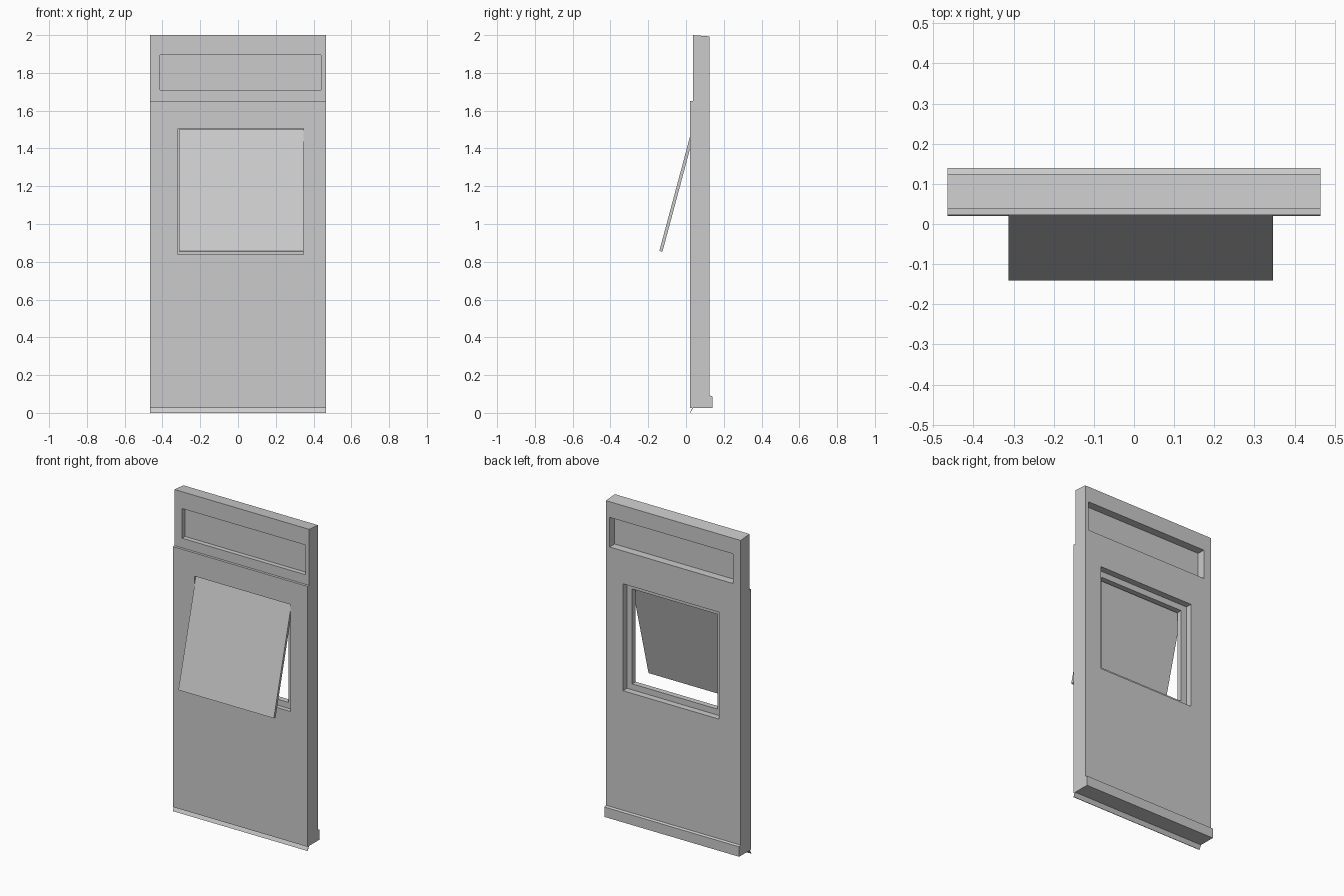
import bpy
import bmesh
import math
from mathutils import Matrix

if "Cube" in bpy.data.objects:
    bpy.data.objects.remove(bpy.data.objects["Cube"], do_unlink=True)

grey = bpy.data.materials.new("plain_grey")
grey.use_nodes = True
grey.diffuse_color = (0.6, 0.6, 0.6, 1)
grey.node_tree.nodes["Principled BSDF"].inputs["Base Color"].default_value = (0.6, 0.6, 0.6, 1)

HALF_WIDTH = 0.465


def finish(name, bm):
    bmesh.ops.recalc_face_normals(bm, faces=bm.faces)
    mesh = bpy.data.meshes.new(name)
    bm.to_mesh(mesh)
    bm.free()
    mesh.materials.append(grey)
    obj = bpy.data.objects.new(name, mesh)
    bpy.context.collection.objects.link(obj)
    return obj


def extrude_profile(name, points):
    """Sweep a (y, z) outline across the full width."""
    bm = bmesh.new()
    face = bm.faces.new([bm.verts.new((-HALF_WIDTH, y, z)) for y, z in points])
    new = bmesh.ops.extrude_face_region(bm, geom=[face])["geom"]
    bmesh.ops.translate(bm, vec=(2 * HALF_WIDTH, 0, 0),
                        verts=[v for v in new if isinstance(v, bmesh.types.BMVert)])
    return finish(name, bm)


def box(name, xs, ys, zs):
    bm = bmesh.new()
    bmesh.ops.create_cube(bm, size=1)
    for v in bm.verts:
        v.co = [r[0] if c < 0 else r[1] for c, r in zip(v.co, (xs, ys, zs))]
    return finish(name, bm)


def cut(target, name, xs, ys, zs):
    cutter = box(name, xs, ys, zs)
    cutter.hide_render = True
    cutter.hide_viewport = True
    cutter.display_type = 'WIRE'
    mod = target.modifiers.new(name, 'BOOLEAN')
    mod.operation = 'DIFFERENCE'
    mod.solver = 'EXACT'
    mod.object = cutter


# Wall panel with front ledge and rear skirting
wall = extrude_profile("wall_panel", [
    (0.022, 0.025), (0.14, 0.025), (0.14, 0.087), (0.125, 0.092),
    (0.125, 1.993), (0.038, 2.0), (0.038, 1.65), (0.022, 1.65)])

# Blind upper light: recessed from both faces, with a thin pane left between
for side, depth in (("front", (-0.2, 0.067)), ("back", (0.075, 0.3))):
    cut(wall, side + "_upper_recess_cutter", (-0.412, 0.44), depth, (1.71, 1.895))

# Window opening and the frame set inside it
cut(wall, "window_cutter", (-0.317, 0.348), (-0.2, 0.3), (0.838, 1.505))
frame = box("window_frame", (-0.317, 0.348), (0.05, 0.085), (0.838, 1.505))
cut(frame, "frame_cutter", (-0.278, 0.312), (-0.2, 0.3), (0.875, 1.467))

# Top-hung sash, swung open around its upper edge
sash = box("open_sash", (-0.313, 0.346), (0, 0.017), (-0.665, 0))
sash.data.transform(Matrix.Translation((0, 0.031, 1.5)) @ Matrix.Rotation(math.radians(-15), 4, 'X'))

# Thin drip strip under the front edge
extrude_profile("drip_strip", [(0.033, 0.026), (0.037, 0.026), (0.023, 0), (0.02, 0)])
